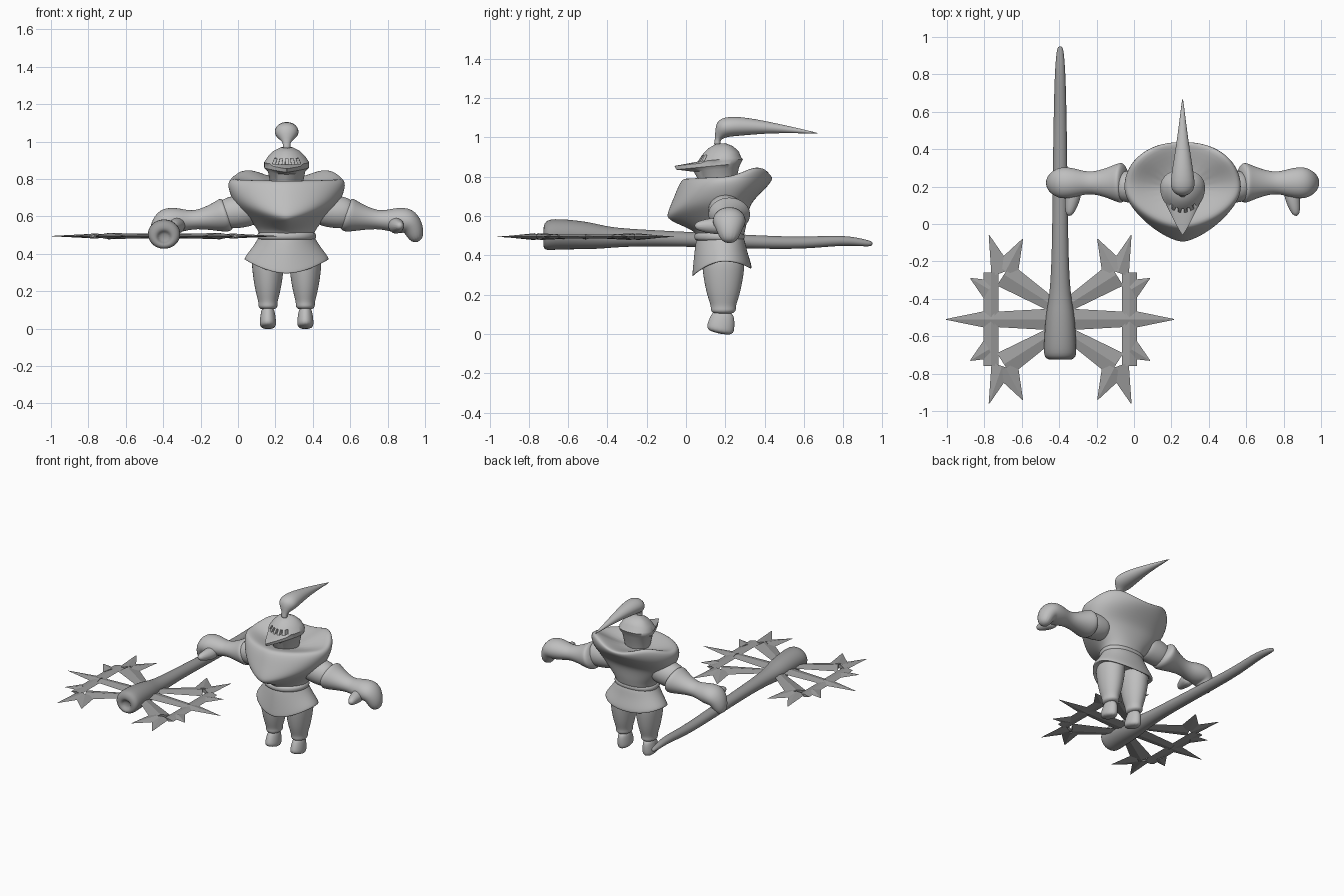
import bpy, bmesh, math
from mathutils import Vector

if bpy.data.objects.get("Cube"):
    bpy.data.objects.remove(bpy.data.objects["Cube"], do_unlink=True)

X, Y, Z = Vector((1, 0, 0)), Vector((0, 1, 0)), Vector((0, 0, 1))
BODY_X, BODY_Y = .26, .19          # centre of the figure
HUB = Vector((-.395, -.51, .495))  # centre of the axe blades


def material(name, value):
    mat = bpy.data.materials.new(name)
    mat.use_nodes = True
    colour = (value, value, value, 1)
    mat.diffuse_color = colour
    mat.node_tree.nodes["Principled BSDF"].inputs["Base Color"].default_value = colour
    return mat


LIGHT = material("light grey", .52)
DARK = material("dark grey", .33)


def finish(name, bm, mat=LIGHT, smooth=True, subdivide=True):
    bmesh.ops.recalc_face_normals(bm, faces=bm.faces)
    mesh = bpy.data.meshes.new(name)
    bm.to_mesh(mesh)
    bm.free()
    mesh.materials.append(mat)
    mesh.polygons.foreach_set("use_smooth", [smooth] * len(mesh.polygons))
    if smooth and not subdivide:
        mesh.set_sharp_from_angle(angle=math.radians(35))
    obj = bpy.data.objects.new(name, mesh)
    bpy.context.scene.collection.objects.link(obj)
    if subdivide:
        modifier = obj.modifiers.new("Smooth", 'SUBSURF')
        modifier.levels = modifier.render_levels = 2


def skin(bm, rings):
    """Bridge rings of points into a closed mesh; return the bands of faces."""
    rows = [[bm.verts.new(point) for point in ring] for ring in rings]
    count = len(rows[0])
    bands = []
    for low, high in zip(rows, rows[1:]):
        band = []
        for j in range(count):
            k = (j + 1) % count
            band.append(bm.faces.new((low[j], low[k], high[k], high[j])))
        bands.append(band)
    bm.faces.new(reversed(rows[0]))
    bm.faces.new(rows[-1])
    return bands


def loft(bm, rows, count=24, point=1, drop=0, back_drop=0, tilt=0):
    """Stack sections (height, half width, front, back, lift of front and rear corners).
    Sections deeper than wide become pointed at the front; wide ones drop there."""
    rings = []
    for height, width, front, back, *lift in rows:
        lift = lift[0] if lift else 0
        sharp = point + 6 * max(0, BODY_Y - front - width)
        sag = drop * (width - .14)
        ring = []
        for j in range(count):
            angle = math.tau * (j + .5) / count
            c, s = math.cos(angle), math.sin(angle)
            if s < 0:
                power, depth = sharp, front - BODY_Y
                shift = (lift - sag) * s * s
            else:
                power, depth = .9, back - BODY_Y
                shift = lift * math.sin(2 * angle) ** 2 - back_drop * sag * s * s
            x = math.copysign(width * abs(c) ** power, c)
            y = depth * abs(s) ** power
            ring.append((BODY_X + x, BODY_Y + y, height + shift + tilt * y))
        rings.append(ring)
    return skin(bm, rings)


def tube_rings(path, side, squash, count, axis=None):
    """Elliptical sections along a path of (position, radius)."""
    centres = [Vector(position) for position, radius in path]
    rings = []
    for i, (position, radius) in enumerate(path):
        ahead = centres[min(i + 1, len(path) - 1)]
        tangent = axis or ahead - centres[max(i - 1, 0)]
        other = tangent.cross(side).normalized() * squash
        ring = []
        for j in range(count):
            angle = math.tau * j / count
            ring.append(centres[i] + radius * (side * math.cos(angle) + other * math.sin(angle)))
        rings.append(ring)
    return rings


def tube(name, path, side, squash=1, mat=LIGHT, axis=None):
    bm = bmesh.new()
    skin(bm, tube_rings(path, side, squash, 14, axis))
    finish(name, bm, mat)


# chest with flared collar
bm = bmesh.new()
loft(bm, [
    (.47, .14, .06, .29), (.52, .15, .05, .3), (.56, .18, 0, .31), (.63, .25, -.1, .32),
    (.68, .29, -.1, .34), (.76, .32, -.07, .43), (.8, .31, -.03, .45, .06),
    (.8, .26, 0, .41, .05), (.75, .1, .1, .26)], point=1.2, drop=.45)
finish("chest_and_collar", bm)

# waist band
bm = bmesh.new()
loft(bm, [(.47, .14, .06, .28), (.48, .16, .04, .3), (.51, .16, .04, .3), (.52, .14, .06, .28)])
finish("waist_band", bm)

# skirt with pointed front
bm = bmesh.new()
loft(bm, [
    (.51, .14, .06, .28), (.49, .15, .05, .3), (.44, .18, .04, .31), (.38, .23, .03, .34),
    (.36, .23, .03, .33), (.4, .13, .1, .27)], point=1.1, drop=.9, back_drop=.5)
finish("skirt", bm)

# helmet with beaked visor and sunken eye slots
bm = bmesh.new()
bands = loft(bm, [
    (.74, .08, .09, .25), (.84, .1, .04, .27), (.86, .12, -.05, .28), (.88, .12, -.06, .29),
    (.89, .12, .06, .28), (.92, .1, .08, .27), (.95, .07, .11, .24), (.97, .03, .15, .2)],
    count=40, tilt=.1)
bmesh.ops.recalc_face_normals(bm, faces=bm.faces)
slots = bands[4][25:34:2]
bmesh.ops.inset_individual(bm, faces=slots, thickness=.001)
bmesh.ops.translate(bm, verts=list({v for face in slots for v in face.verts}), vec=Y * .025)
finish("helmet", bm, subdivide=False)

# plume
plume = [(.16, .96, .03), (.16, .99, .01), (.18, 1.05, .07), (.25, 1.06, .065),
         (.45, 1.05, .03), (.68, 1.02, .002)]
tube("plume", [((BODY_X, y, z), r) for y, z, r in plume], X, squash=.85)

# limbs, mirrored about the figure's centre line
upper_arm = [(.15, .64, .08), (.22, .63, .09), (.3, .62, .09), (.36, .61, .07)]
gauntlet = [(.3, .62, .06), (.32, .61, .12), (.36, .6, .1), (.49, .58, .05), (.57, .58, .08),
            (.65, .58, .09), (.68, .54, .07), (.7, .46, .04)]
thumb = [(.58, .2, .05), (.59, .12, .04), (.61, .04, .02)]
leg = [(.43, .09), (.33, .09), (.2, .07), (.14, .05), (.12, .055), (.1, .04)]
foot = [(.12, .03), (.08, .04), (.04, .045), (0, .045)]

for name, sign in (("left_", 1), ("right_", -1)):
    def place(out, y, z):
        return (BODY_X + sign * out, y, z)

    tube(name + "upper_arm", [(place(u, .2, z), r) for u, z, r in upper_arm], Y)
    tube(name + "gauntlet", [(place(u, .22, z), r) for u, z, r in gauntlet], Y, squash=.85)
    tube(name + "thumb", [(place(u, y, .55), r) for u, y, r in thumb], Z)
    tube(name + "leg", [(place(.1, BODY_Y, z), r) for z, r in leg], X, squash=1.25)
    tube(name + "foot", [(place(.1, .17 + z / 5, z), r) for z, r in foot], X, squash=1.6)

# axe shaft swelling into a hollow-ended head
shaft = [(.95, .46, .01), (.93, .46, .02), (.8, .48, .03), (.6, .46, .035), (.3, .47, .04),
         (-.2, .49, .045), (-.4, .49, .06), (-.48, .5, .08), (-.66, .51, .09), (-.72, .5, .09),
         (-.73, .49, .04), (-.7, .49, .03)]
tube("axe_shaft", [((HUB.x, y, z), r) for y, z, r in shaft], X, squash=.9, mat=DARK, axis=-Y)

# openwork blades: ridged bars measured out from the hub as (start, end, half widths)
THIN = .002
middle_bars = [
    ((0, 0), (.36, 0), .06, .04),          # middle spoke
    ((.35, 0), (.61, 0), .055, THIN),      # middle spike
]
paired_bars = [
    ((0, .05), (.3, .24), .03, .07),       # slanted spoke
    ((.37, 0), (.37, .25), .04, .04),      # rim
    ((.38, .16), (.48, .22), .055, THIN),  # side spike
    ((.29, .26), (.2, .43), .07, THIN),    # inner prong
    ((.31, .25), (.38, .45), .06, THIN),   # outer prong
]


def add_bar(bm, bar, x_sign, y_sign):
    start, end, wide, narrow = bar
    a, b = [HUB + X * p[0] * x_sign + Y * p[1] * y_sign for p in (start, end)]
    across = (b - a).cross(Z).normalized()
    skin(bm, tube_rings([(a, wide), (b, narrow)], across, .25, 4))


for name, x_sign in (("left_axe_blade", 1), ("right_axe_blade", -1)):
    bm = bmesh.new()
    for bar in middle_bars:
        add_bar(bm, bar, x_sign, 1)
    for bar in paired_bars:
        for y_sign in (1, -1):
            add_bar(bm, bar, x_sign, y_sign)
    finish(name, bm, DARK, smooth=False, subdivide=False)
